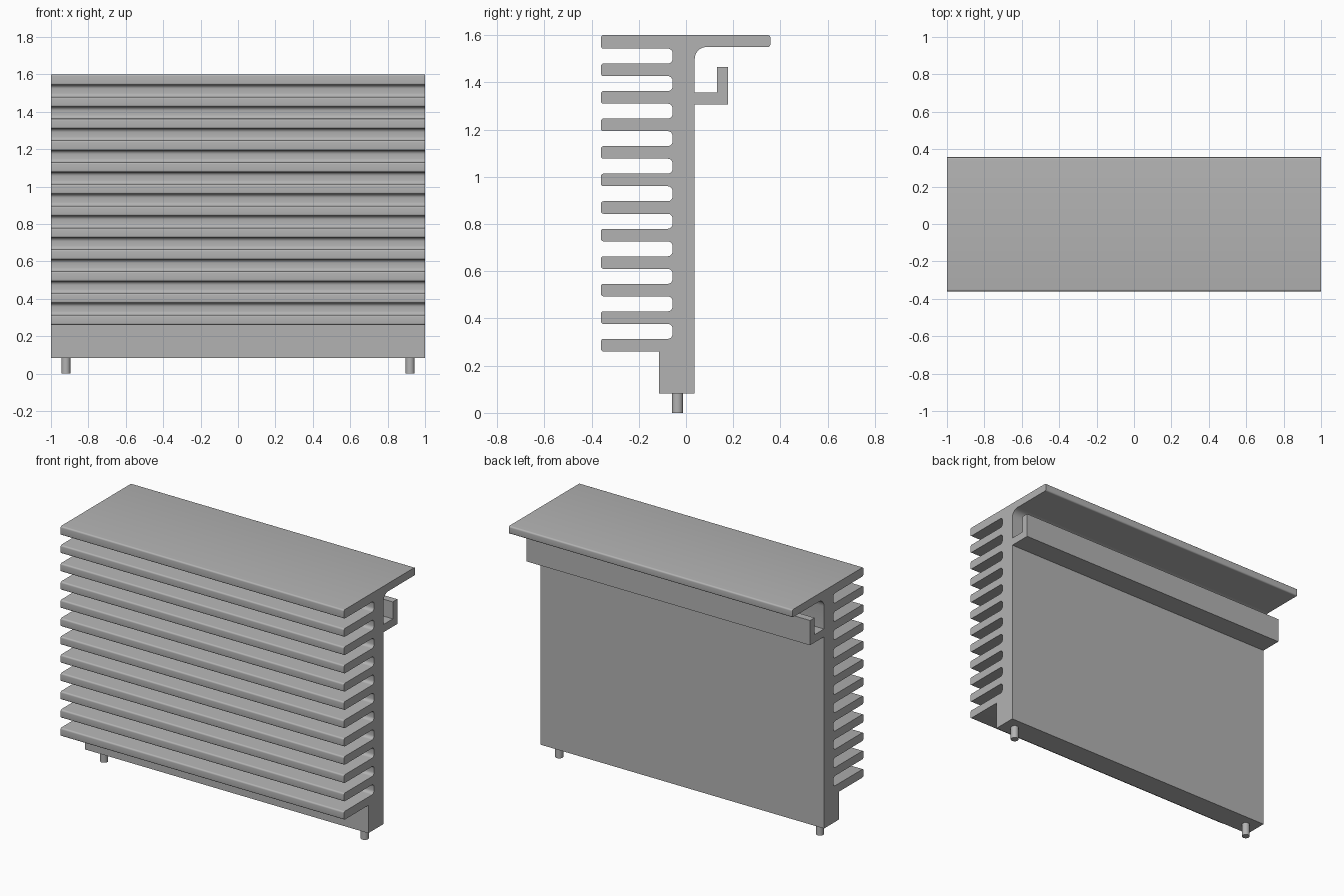
import bpy
import bmesh
import math
from mathutils import Vector

cube = bpy.data.objects.get("Cube")
if cube:
    bpy.data.objects.remove(cube, do_unlink=True)

metal = bpy.data.materials.new("grey_metal")
metal.use_nodes = True
GREY = (0.45, 0.45, 0.45, 1)
metal.diffuse_color = GREY
metal.node_tree.nodes["Principled BSDF"].inputs["Base Color"].default_value = GREY


def rounded(corners, steps=5):
    """Replace each (y, z, radius) right-angle corner by an arc."""
    points = []
    for i, (y, z, r) in enumerate(corners):
        p = Vector((y, z))
        if r == 0:
            points.append(p)
            continue
        before = (Vector(corners[i - 1][:2]) - p).normalized()
        after = (Vector(corners[(i + 1) % len(corners)][:2]) - p).normalized()
        centre = p + (before + after) * r
        for k in range(steps + 1):
            a = math.pi / 2 * k / steps
            points.append(centre - after * r * math.cos(a) - before * r * math.sin(a))
    return points


def finish(bm, name):
    bmesh.ops.recalc_face_normals(bm, faces=bm.faces)
    mesh = bpy.data.meshes.new(name)
    bm.to_mesh(mesh)
    bm.free()
    mesh.materials.append(metal)
    obj = bpy.data.objects.new(name, mesh)
    bpy.context.collection.objects.link(obj)
    bpy.ops.object.select_all(action="DESELECT")
    obj.select_set(True)
    bpy.context.view_layer.objects.active = obj
    bpy.ops.object.shade_smooth_by_angle(angle=math.radians(35))


# Cross-section dimensions
TIP, ROOT, FOOT, BACK = -0.36, -0.057, -0.115, 0.037
TOP, BASE = 1.6, 0.083
FINS, PITCH, THICK = 12, 0.1166, 0.053
R_TIP, R_ROOT = 0.01, 0.02

# Back side: wall, hook channel and top flange
profile = [
    (FOOT, BASE, 0), (BACK, BASE, 0),
    (BACK, 1.306, 0), (0.178, 1.306, 0), (0.178, 1.464, 0),
    (0.132, 1.464, 0), (0.132, 1.356, 0), (BACK, 1.356, 0),
    (BACK, 1.55, 0.05), (0.357, 1.55, R_TIP), (0.357, TOP, R_TIP),
]
# Front side: fins from top to bottom
for i in range(FINS):
    under = 1.543 - i * PITCH
    upper = TOP if i == 0 else under + THICK
    if i:
        profile.append((ROOT, upper, R_ROOT))
    profile += [(TIP, upper, R_TIP), (TIP, under, R_TIP)]
    profile.append((ROOT, under, R_ROOT) if i < FINS - 1 else (FOOT, under, 0))

# Finned body extruded along the width
bm = bmesh.new()
face = bm.faces.new([bm.verts.new((-1, p.x, p.y)) for p in rounded(profile)])
side = bmesh.ops.extrude_face_region(bm, geom=[face], use_keep_orig=True)
verts = [v for v in side["geom"] if isinstance(v, bmesh.types.BMVert)]
bmesh.ops.translate(bm, verts=verts, vec=(2, 0, 0))
finish(bm, "finned_body")

# Locating pins under both ends
for name, x in (("left_pin", 0.92), ("right_pin", -0.92)):
    bm = bmesh.new()
    made = bmesh.ops.create_cone(bm, cap_ends=True, segments=32, radius1=0.024,
                                 radius2=0.024, depth=BASE)
    bmesh.ops.translate(bm, verts=made["verts"], vec=(x, -0.036, BASE / 2))
    finish(bm, name)
